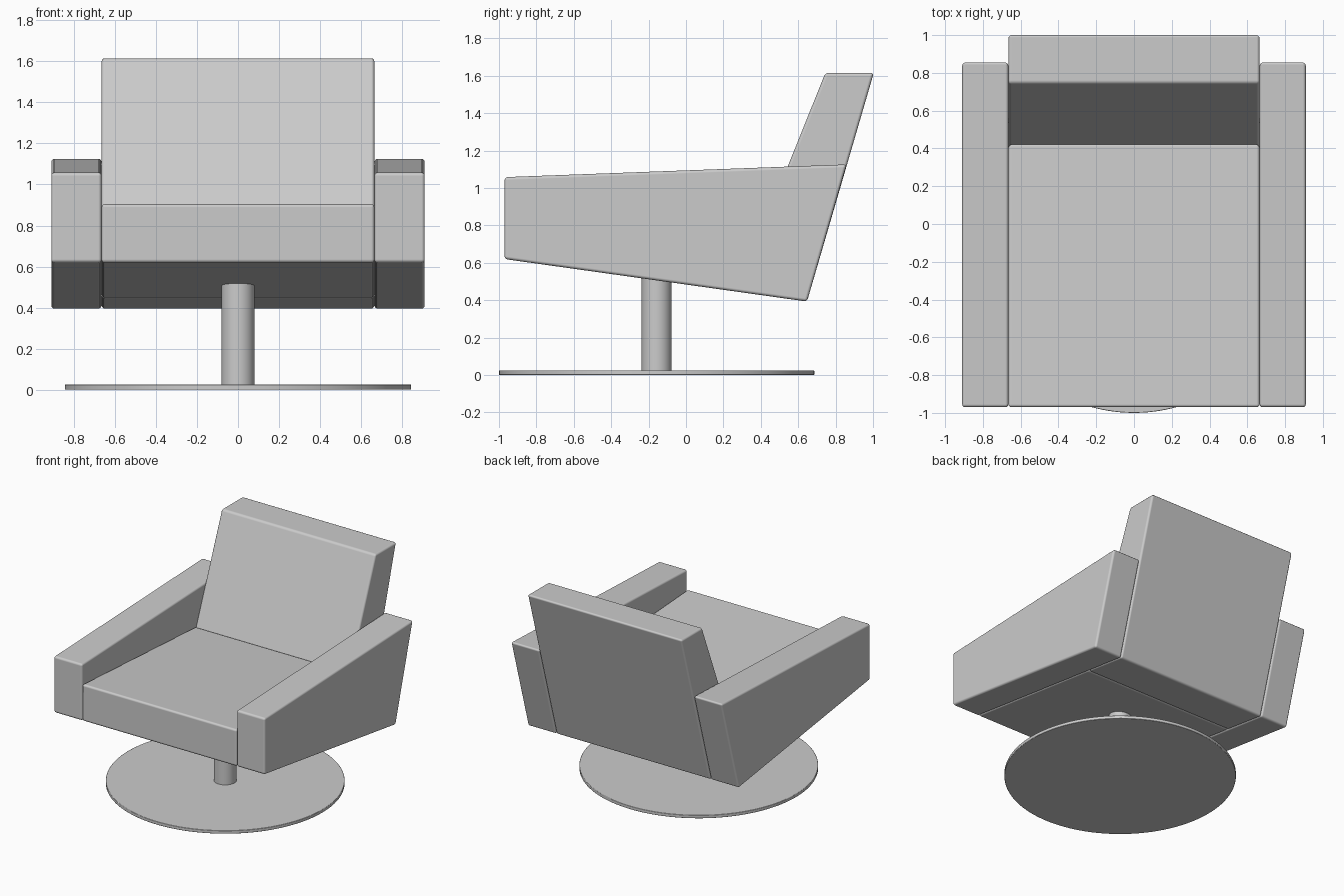
import bpy, bmesh

if "Cube" in bpy.data.objects:
    bpy.data.objects.remove(bpy.data.objects["Cube"])


def cushion(name, profile, x0, x1, bevel=0.016, mirror=False):
    """Extrude a (y, z) side profile from x0 to x1 and soften its edges."""
    bm = bmesh.new()
    face = bm.faces.new([bm.verts.new((x0, y, z)) for y, z in profile])
    ext = bmesh.ops.extrude_face_region(bm, geom=[face])
    verts = [g for g in ext["geom"] if isinstance(g, bmesh.types.BMVert)]
    bmesh.ops.translate(bm, verts=verts, vec=(x1 - x0, 0, 0))
    bmesh.ops.recalc_face_normals(bm, faces=bm.faces[:])
    mesh = bpy.data.meshes.new(name)
    bm.to_mesh(mesh)
    bm.free()
    mesh.shade_smooth()
    ob = bpy.data.objects.new(name, mesh)
    bpy.context.collection.objects.link(ob)
    bev = ob.modifiers.new("soft_edges", "BEVEL")
    bev.width = bevel
    bev.segments = 3
    bev.harden_normals = True
    if mirror:
        mir = ob.modifiers.new("both_sides", "MIRROR")
        mir.use_clip = False
    return ob


def cylinder(name, radius, z0, z1, y, sides, bevel=0.0):
    bpy.ops.mesh.primitive_cylinder_add(vertices=sides, radius=radius, depth=z1 - z0,
                                        location=(0, y, (z0 + z1) / 2))
    ob = bpy.context.object
    ob.name = name
    bpy.ops.object.shade_smooth_by_angle()
    if bevel:
        bev = ob.modifiers.new("rim", "BEVEL")
        bev.width = bevel
        bev.segments = 2
    return ob


HALF = 0.665      # half width of seat and back
BASE_Y = -0.157   # centre of the swivel base

# Wedge-shaped armrests
cushion("armrests", [(-0.97, 0.62), (-0.97, 1.058), (0.859, 1.126), (0.647, 0.393)],
        HALF, 0.91, mirror=True)

# Seat cushion, ending against the leaning back
cushion("seat", [(-0.97, 0.62), (-0.97, 0.905), (0.425, 0.822), (0.275, 0.447)],
        -HALF, HALF)

# Backrest running down to the underside
cushion("backrest", [(0.275, 0.447), (0.745, 1.615), (1.004, 1.615), (0.647, 0.393)],
        -HALF, HALF)

# Swivel post and disc
cylinder("post", 0.08, 0.02, 0.54, BASE_Y, 48)
cylinder("base_disc", 0.843, 0.0, 0.025, BASE_Y, 128, bevel=0.003)
